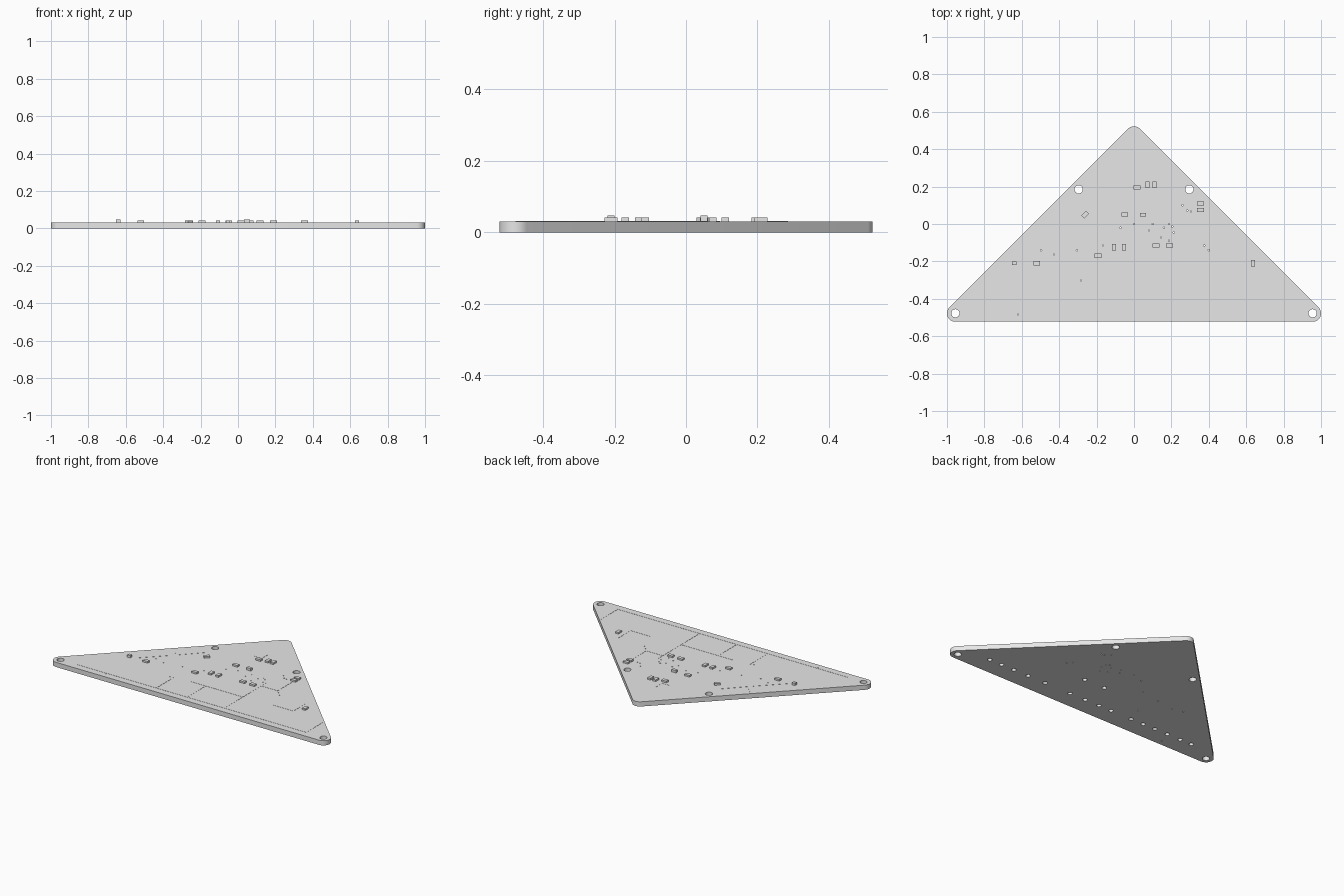
import bpy
import bmesh
import math
from mathutils import Matrix, Vector

if "Cube" in bpy.data.objects:
    bpy.data.objects.remove(bpy.data.objects["Cube"])

TOP = 0.031       # upper face of the board
CORNER_R = 0.045  # rounding of the three corners

grey = bpy.data.materials.new("plain grey")
grey.use_nodes = True
grey.diffuse_color = (0.8, 0.8, 0.8, 1)
for node in grey.node_tree.nodes:
    if node.type == 'BSDF_PRINCIPLED':
        node.inputs["Base Color"].default_value = (0.8, 0.8, 0.8, 1)


def make_object(name, bm):
    bmesh.ops.recalc_face_normals(bm, faces=bm.faces[:])
    mesh = bpy.data.meshes.new(name)
    bm.to_mesh(mesh)
    bm.free()
    mesh.materials.append(grey)
    obj = bpy.data.objects.new(name, mesh)
    bpy.context.collection.objects.link(obj)
    return obj


def add_box(bm, center, size, angle=0):
    m = (Matrix.Translation(center) @ Matrix.Rotation(angle, 4, 'Z')
         @ Matrix.Diagonal((*size, 1)))
    bmesh.ops.create_cube(bm, size=1, matrix=m)


def add_cylinder(bm, x, y, radius, z0, z1, sides):
    bmesh.ops.create_cone(bm, cap_ends=True, segments=sides, radius1=radius, radius2=radius,
                          depth=z1 - z0, matrix=Matrix.Translation((x, y, (z0 + z1) / 2)))


# Board: triangle with rounded corners
corners = [((0.955, -0.4775), -90, 45), ((0, 0.4775), 45, 135), ((-0.955, -0.4775), 135, 270)]
bm = bmesh.new()
outline = []
for (cx, cy), start, end in corners:
    for i in range(13):
        a = math.radians(start + (end - start) * i / 12)
        outline.append(bm.verts.new((cx + CORNER_R * math.cos(a), cy + CORNER_R * math.sin(a), 0)))
base = bm.faces.new(outline)
wall = bmesh.ops.extrude_face_region(bm, geom=[base])
bmesh.ops.translate(bm, vec=(0, 0, TOP),
                    verts=[v for v in wall["geom"] if isinstance(v, bmesh.types.BMVert)])
board = make_object("board", bm)

# Holes: mounting holes, tiny vias and blind sockets on the underside
bm = bmesh.new()
for side in (-1, 1):
    for x, y in ((0.955, -0.4775), (0.296, 0.185)):
        add_cylinder(bm, side * x, y, 0.022, -0.02, 0.06, 32)
vias = [(.26, .1), (.285, .072), (.305, .067), (-.073, -.02), (0, 0), (.1, 0), (.08, -.035),
        (.16, -.02), (.187, 0), (.205, -.013), (.213, -.045), (.144, -.072), (.187, -.09),
        (-.166, -.115), (-.305, -.14), (-.497, -.14), (-.428, -.163), (-.283, -.302),
        (-.62, -.484), (.375, -.115), (.4, -.14)]
for x, y in vias:
    add_cylinder(bm, x, y, 0.004, -0.02, 0.06, 8)
sockets = [(x, -.405) for x in (.77, .68, .585, .475, .345, .153, .037, -.07, -.163,
                                -.317, -.41, -.5, -.595, -.695, -.78)]
for x, y in sockets + [(.19, -.225), (.04, -.225)]:
    add_cylinder(bm, x, y, 0.014, -0.02, 0.022, 20)
cutter = make_object("hole_cutter", bm)
cutter.hide_render = True

cut = board.modifiers.new("holes", 'BOOLEAN')
cut.operation = 'DIFFERENCE'
cut.solver = 'EXACT'
cut.object = cutter
bpy.context.view_layer.objects.active = board
board.select_set(True)
bpy.ops.object.modifier_apply(modifier=cut.name)
bpy.data.objects.remove(cutter)
bpy.ops.object.shade_smooth_by_angle(angle=math.radians(30))

# Small block components, long side along x, along y or turned
along_x = [(.016, .195), (.355, .11), (.355, .075), (-.05, .05), (.118, -.115),
           (.19, -.115), (-.192, -.17), (-.52, -.21)]
along_y = [(.072, .21), (.11, .21), (-.107, -.125), (-.053, -.125), (.637, -.21)]
turned = [(-.262, .05)]
bm = bmesh.new()
for spots, angle in ((along_x, 0), (along_y, 90), (turned, 45)):
    for x, y in spots:
        add_box(bm, (x, y, TOP + 0.005), (0.036, 0.022, 0.012), math.radians(angle))
make_object("block_components", bm)

# Two taller components
bm = bmesh.new()
for x, y, length in ((.048, .05, .032), (-.64, -.21, .022)):
    add_box(bm, (x, y, TOP + 0.0075), (length, 0.019, 0.017))
make_object("tall_components", bm)

# Hair-thin raised traces on the upper face
traces = [
    [(-.84, -.477), (.83, -.477), (.83, -.305)],
    [(-.26, -.477), (-.26, -.29)],
    [(-.035, -.477), (-.035, -.285)],
    [(-.14, -.285), (.235, -.285)],
    [(.235, -.477), (.235, -.045)],
    [(.45, -.275), (.595, -.275), (.595, -.14)],
    [(.24, -.095), (.355, -.095), (.355, .06)],
    [(-.6, -.2), (-.45, -.05)],
    [(-.48, .025), (-.43, -.03), (-.31, .095)],
    [(-.04, .225), (.016, .225), (.016, .285)],
]
bm = bmesh.new()
for path in traces:
    for p, q in zip(path, path[1:]):
        a, b = Vector(p), Vector(q)
        mid, run = (a + b) / 2, b - a
        add_box(bm, (mid.x, mid.y, TOP), (run.length, 0.0015, 0.002), math.atan2(run.y, run.x))
make_object("traces", bm)
